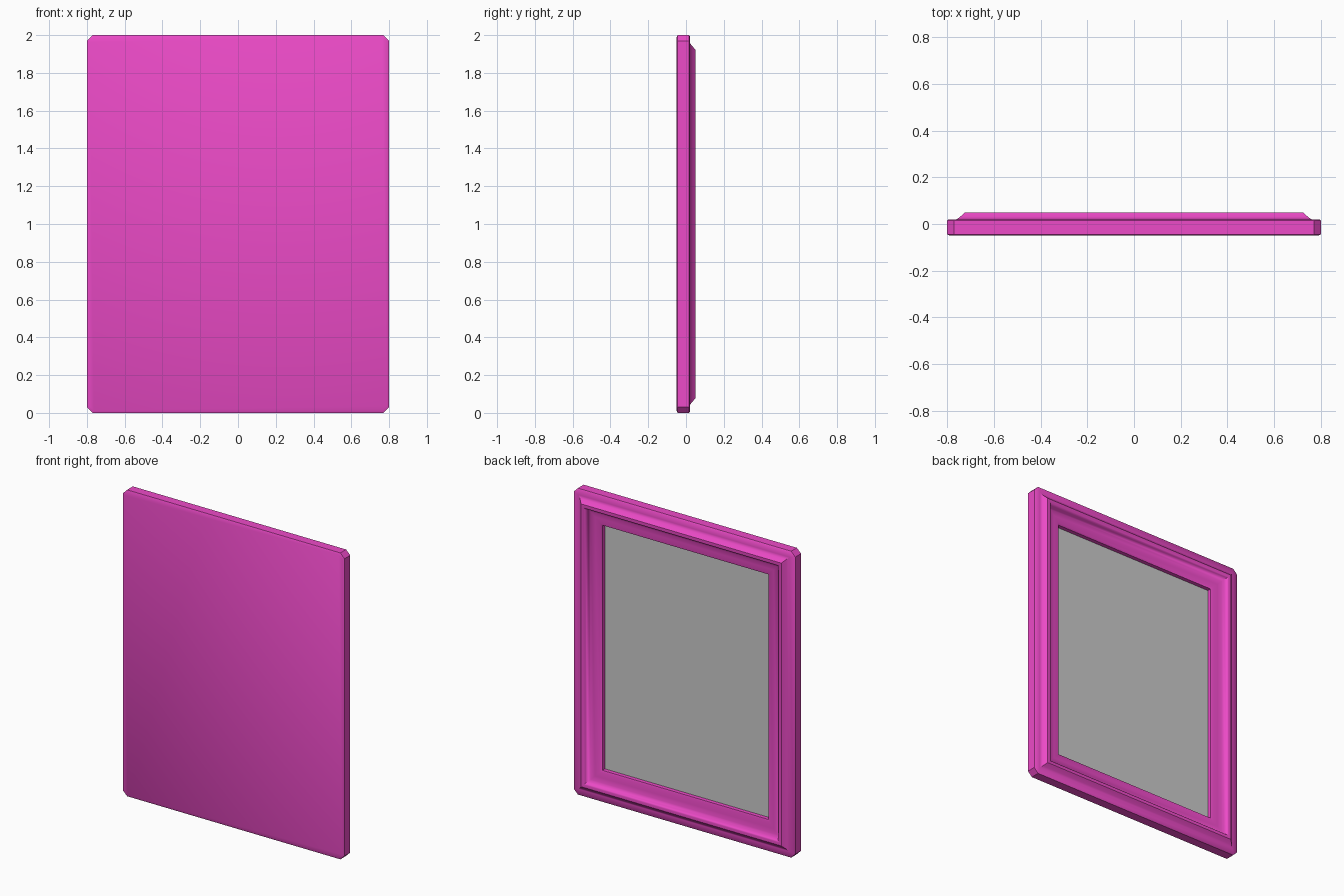
import bpy, bmesh

if "Cube" in bpy.data.objects:
    bpy.data.objects.remove(bpy.data.objects["Cube"])

HALF_W, HALF_H = 0.8, 1.0


def ring(bm, inset, y, cut):
    """Rectangle with clipped corners, inset from the outer outline."""
    w, h = HALF_W - inset, HALF_H - inset
    pts = [(w, h - cut), (w - cut, h), (-w + cut, h), (-w, h - cut),
           (-w, -h + cut), (-w + cut, -h), (w - cut, -h), (w, -h + cut)]
    return [bm.verts.new((x, y, z + HALF_H)) for x, z in pts]


def finish(bm, name, color=None, angle=0.7):
    bmesh.ops.remove_doubles(bm, verts=bm.verts, dist=1e-5)
    mesh = bpy.data.meshes.new(name)
    bm.to_mesh(mesh)
    bm.free()
    obj = bpy.data.objects.new(name, mesh)
    bpy.context.collection.objects.link(obj)
    if color:
        mat = bpy.data.materials.new(name + "_paint")
        mat.diffuse_color = color
        mat.use_nodes = True
        mat.node_tree.nodes["Principled BSDF"].inputs["Base Color"].default_value = mat.diffuse_color
        mesh.materials.append(mat)
    bpy.ops.object.select_all(action='DESELECT')
    obj.select_set(True)
    bpy.context.view_layer.objects.active = obj
    bpy.ops.object.shade_smooth_by_angle(angle=angle)
    return obj


# frame moulding: (inset from outline, y, corner cut), from front to mirror recess
profile = [(0.012, -0.05, 0.025), (0.0, -0.044, 0.03), (0.0, 0.015, 0.03),
           (0.006, 0.02, 0.025), (0.04, 0.02, 0), (0.055, 0.03, 0),
           (0.068, 0.042, 0), (0.077, 0.05, 0), (0.095, 0.05, 0),
           (0.103, 0.044, 0), (0.112, 0.026, 0), (0.125, 0.019, 0),
           (0.155, 0.016, 0), (0.188, 0.012, 0), (0.2, 0.006, 0),
           (0.2, -0.02, 0)]
bm = bmesh.new()
rings = [ring(bm, *p) for p in profile]
bm.faces.new(rings[0])
for a, b in zip(rings, rings[1:]):
    for i in range(8):
        j = (i + 1) % 8
        bm.faces.new((a[j], a[i], b[i], b[j]))
bmesh.ops.remove_doubles(bm, verts=bm.verts, dist=1e-5)
bmesh.ops.recalc_face_normals(bm, faces=bm.faces)
front = min(bm.faces, key=lambda f: f.calc_center_median().y)
if front.normal.y > 0:
    bmesh.ops.reverse_faces(bm, faces=bm.faces)
finish(bm, "frame", (0.85, 0.07, 0.58, 1))

# mirror glass facing the back
bm = bmesh.new()
face = bm.faces.new([bm.verts.new((x, -0.02, z)) for x, z in
                     ((-0.6, 0.2), (-0.6, 1.8), (0.6, 1.8), (0.6, 0.2))])
face.normal_update()
if face.normal.y < 0:
    face.normal_flip()
finish(bm, "mirror_glass")
